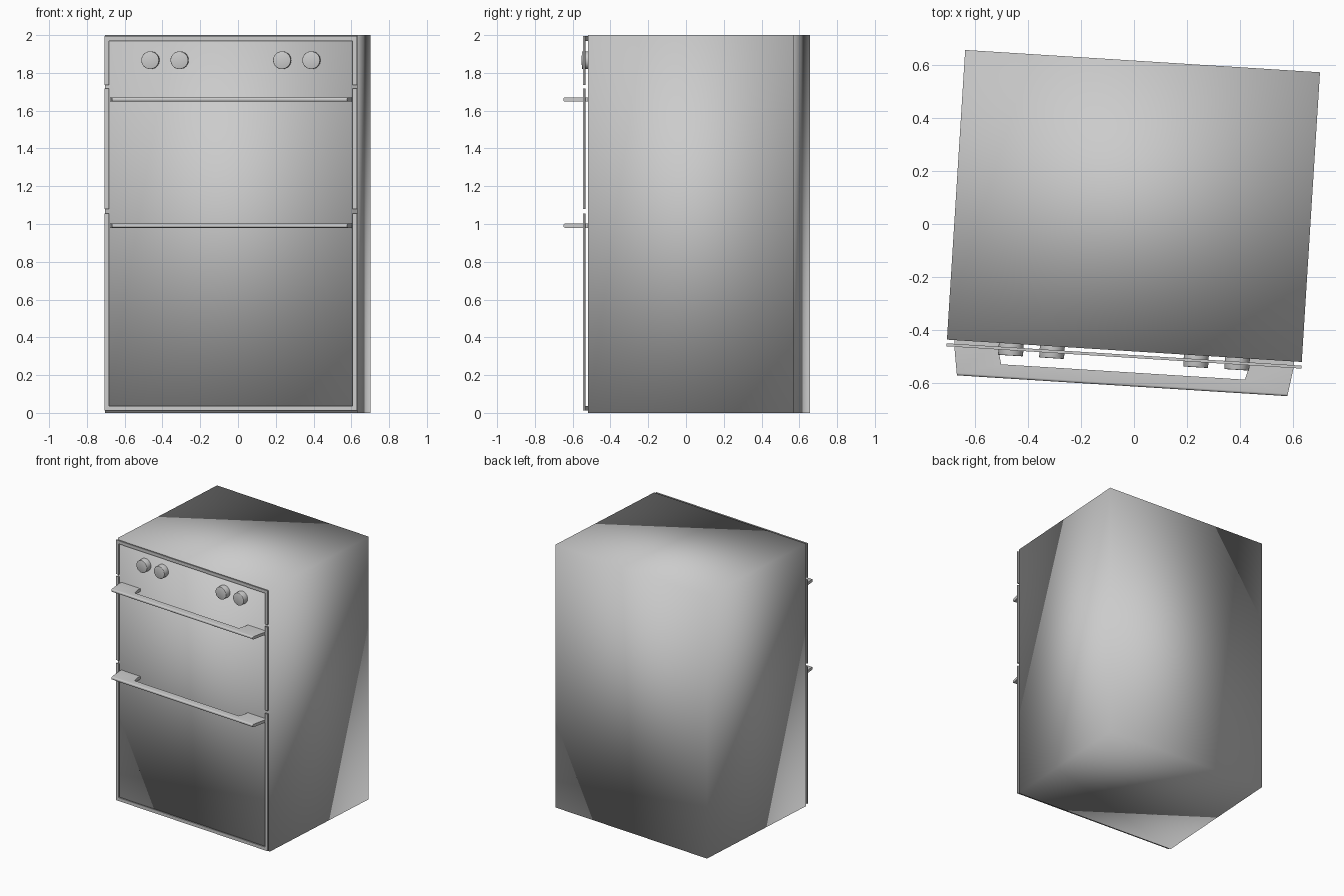
import bpy, bmesh
from math import radians
from mathutils import Matrix, Vector

if "Cube" in bpy.data.objects:
    bpy.data.objects.remove(bpy.data.objects["Cube"])

# The whole oven stands slightly turned about z
PLACE = Matrix.Translation((-0.002, 0.068, 0)) @ Matrix.Rotation(radians(-3.6), 4, 'Z')
W, D = 0.67, 0.547                    # half width, half depth of the body
FRONT, BACK = -0.572, -0.561          # trim strip planes


def finish(name, bm, smooth=None):
    bmesh.ops.recalc_face_normals(bm, faces=bm.faces)
    bm.transform(PLACE)
    me = bpy.data.meshes.new(name)
    bm.to_mesh(me)
    bm.free()
    ob = bpy.data.objects.new(name, me)
    bpy.context.collection.objects.link(ob)
    if smooth is not None:
        bpy.ops.object.select_all(action='DESELECT')
        ob.select_set(True)
        bpy.context.view_layer.objects.active = ob
        bpy.ops.object.shade_smooth_by_angle(angle=radians(smooth))
    return ob


def prism(bm, pts, step):
    """Extrude a flat outline by a vector."""
    face = bm.faces.new([bm.verts.new(p) for p in pts])
    ext = bmesh.ops.extrude_face_region(bm, geom=[face])
    verts = [v for v in ext['geom'] if isinstance(v, bmesh.types.BMVert)]
    bmesh.ops.translate(bm, verts=verts, vec=Vector(step))


# Cabinet body, shaded smoothly across its corners
bm = bmesh.new()
prism(bm, [(-W, -D, 0), (W, -D, 0), (W, D, 0), (-W, D, 0)], (0, 0, 2))
body = finish("cabinet_body", bm)
for p in body.data.polygons:
    p.use_smooth = True


# Thin trim strips standing just in front of the body
def trim(name, outlines):
    bm = bmesh.new()
    for o in outlines:
        prism(bm, [(x, FRONT, z) for x, z in o], (0, BACK - FRONT, 0))
    finish(name, bm)


def u_shape(z_end, z_inner, z_outer):
    i = W - 0.024
    return [(-W, z_end), (-W, z_outer), (W, z_outer), (W, z_end),
            (i, z_end), (i, z_inner), (-i, z_inner), (-i, z_end)]


trim("control_panel_trim", [u_shape(1.735, 1.97, 1.994)])
trim("lower_door_trim", [u_shape(1.055, 0.037, 0.012)])
trim("upper_door_trim", [[(s * W, 1.08), (s * W, 1.718),
                          (s * (W - 0.024), 1.718), (s * (W - 0.024), 1.08)]
                         for s in (-1, 1)])

# Door handles: flat brackets joined by a rounded front bar
half = [(0.474, -D), (0.474, -0.574), (0.460, -0.627)]
outer = [(0.624, -0.679), (0.641, -0.569), (0.641, -D)]
outline = ([(-x, y) for x, y in outer[::-1]] + outer
           + half + [(-x, y) for x, y in half[::-1]])
for name, z in (("upper_door_handle", 1.648), ("lower_door_handle", 0.98)):
    bm = bmesh.new()
    prism(bm, [(x, y, z) for x, y in outline], (0, 0, 0.022))
    edges = [e for e in bm.edges if all(v.co.y < -0.67 for v in e.verts)
             and abs(e.verts[0].co.z - e.verts[1].co.z) < 0.001]
    bmesh.ops.bevel(bm, geom=edges, offset=0.009, segments=4, profile=0.5, affect='EDGES')
    finish(name, bm, 35)

# Four control knobs
for n, x in enumerate((-0.427, -0.272, 0.272, 0.427), 1):
    bm = bmesh.new()
    bmesh.ops.create_cone(bm, cap_ends=True, segments=32, radius1=0.047, radius2=0.047,
                          depth=0.045,
                          matrix=Matrix.Translation((x, -0.5695, 1.867))
                          @ Matrix.Rotation(radians(90), 4, 'X'))
    rim = [e for e in bm.edges if all(v.co.y < -0.585 for v in e.verts)]
    bmesh.ops.bevel(bm, geom=rim, offset=0.003, segments=2, profile=0.5, affect='EDGES')
    finish(f"control_knob_{n}", bm, 50)
